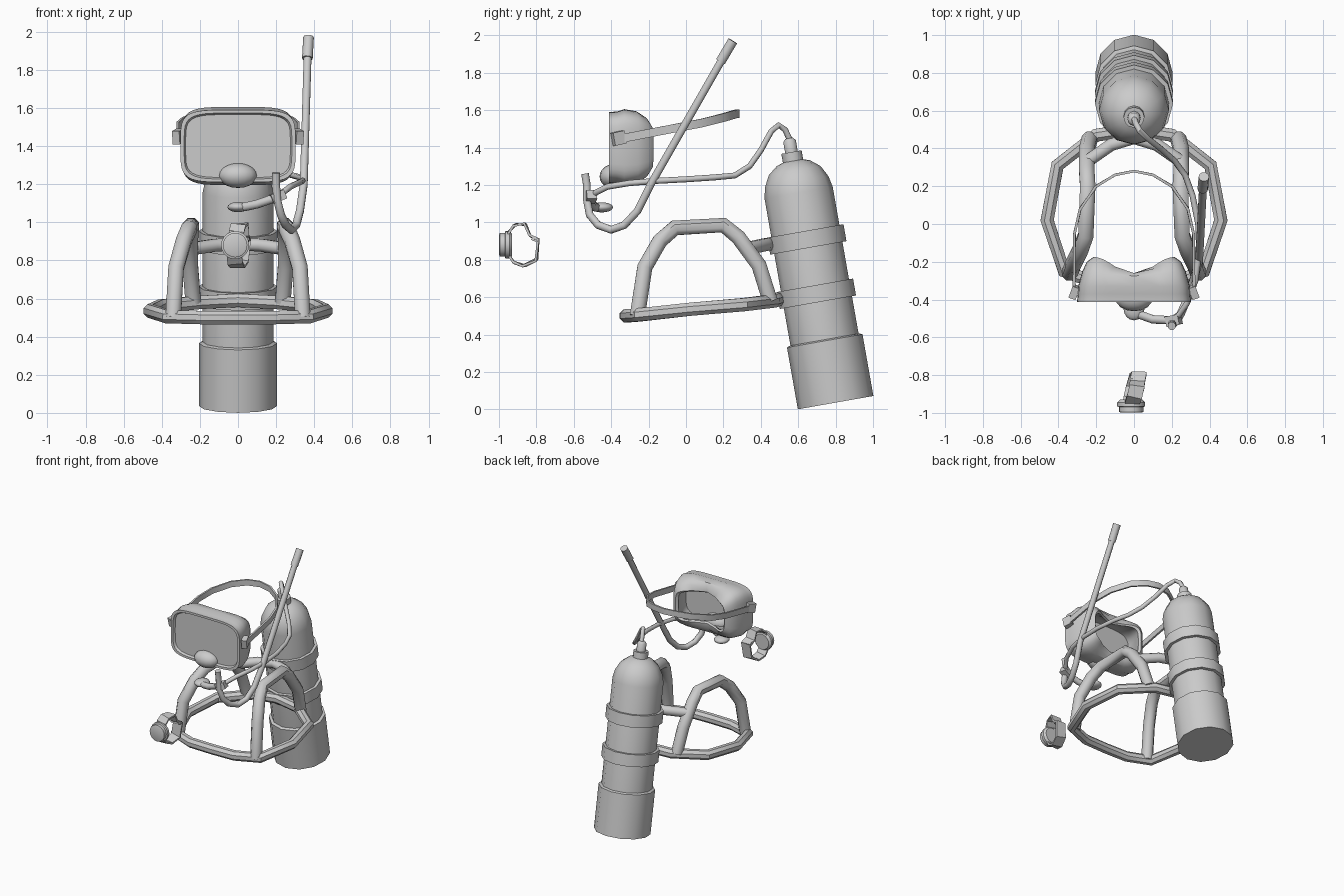
import bpy, bmesh
from math import sin, cos, pi, radians, copysign
from mathutils import Vector, Matrix

cube = bpy.data.objects.get("Cube")
if cube:
    bpy.data.objects.remove(cube)

GREY = (0.6, 0.6, 0.6, 1)
mat = bpy.data.materials.new("plain grey")
mat.use_nodes = True
mat.diffuse_color = GREY
mat.node_tree.nodes["Principled BSDF"].inputs["Base Color"].default_value = GREY


def finish(name, bm, angle=50):
    bmesh.ops.recalc_face_normals(bm, faces=bm.faces)
    me = bpy.data.meshes.new(name)
    bm.to_mesh(me)
    bm.free()
    me.materials.append(mat)
    ob = bpy.data.objects.new(name, me)
    bpy.context.collection.objects.link(ob)
    bpy.ops.object.select_all(action='DESELECT')
    ob.select_set(True)
    bpy.context.view_layer.objects.active = ob
    bpy.ops.object.shade_smooth_by_angle(angle=radians(angle))
    return ob


def loft(name, loops, closed=False, angle=50):
    """Skin a list of equal point loops, capping the ends when open."""
    bm = bmesh.new()
    rows = [[bm.verts.new(p) for p in loop] for loop in loops]
    n = len(rows[0])
    pairs = list(zip(rows, rows[1:])) + ([(rows[-1], rows[0])] if closed else [])
    for a, b in pairs:
        for i in range(n):
            j = (i + 1) % n
            bm.faces.new((a[i], a[j], b[j], b[i]))
    if not closed:
        bm.faces.new(rows[0])
        bm.faces.new(rows[-1])
    return finish(name, bm, angle)


def circle(r, n=8, squash=1.0):
    return [(r * cos(2 * pi * (i + .5) / n), r * squash * sin(2 * pi * (i + .5) / n))
            for i in range(n)]


def flat(w, h):
    return [(w / 2, h / 2), (-w / 2, h / 2), (-w / 2, -h / 2), (w / 2, -h / 2)]


def sweep(name, path, section, ref=(0, 0, 1), closed=False, angle=50):
    """Carry a section (side, up) along a path."""
    pts = [Vector(p) for p in path]
    n = len(pts)
    loops = []
    for i, p in enumerate(pts):
        a = pts[i - 1] if closed or i else p
        b = pts[(i + 1) % n] if closed or i < n - 1 else p
        t = ((b - p).normalized() + (p - a).normalized()).normalized()
        side = t.cross(Vector(ref)).normalized()
        up = side.cross(t)
        loops.append([p + side * u + up * v for u, v in section])
    return loft(name, loops, closed, angle)


def mirrored(half):
    """Complete a path whose last point lies on x = 0."""
    return half + [(-x, y, z) for x, y, z in reversed(half[:-1])]


def lathe(name, profile, matrix, n=12, angle=50):
    loops = [[matrix @ Vector((r * cos(2 * pi * i / n), r * sin(2 * pi * i / n), t))
              for i in range(n)] for r, t in profile]
    return loft(name, loops, angle=angle)


def box(name, center, size, rot=(0, 0, 0)):
    bm = bmesh.new()
    bmesh.ops.create_cube(bm, size=1)
    bmesh.ops.scale(bm, vec=size, verts=bm.verts)
    ob = finish(name, bm)
    ob.location, ob.rotation_euler = center, rot
    return ob


def ball(name, center, radii):
    bm = bmesh.new()
    bmesh.ops.create_uvsphere(bm, u_segments=16, v_segments=10, radius=1)
    bmesh.ops.scale(bm, vec=radii, verts=bm.verts)
    bmesh.ops.translate(bm, vec=center, verts=bm.verts)
    return finish(name, bm)


# Leaning air tank with boot, bands and valve
lean = Matrix.Translation((0, .8, .036)) @ Matrix.Rotation(radians(10), 4, 'X')
lathe("tank", [(.185, .3), (.185, 1.14), (.172, 1.2), (.14, 1.26),
               (.09, 1.3), (.03, 1.32)], lean)
lathe("tank_boot", [(.205, 0), (.205, .335), (.19, .342)], lean)
for name, t in (("lower_band", .545), ("upper_band", .84)):
    lathe(name, [(.18, t), (.207, t), (.207, t + .092), (.18, t + .092)], lean)
lathe("valve_collar", [(.055, 1.29), (.055, 1.36)], lean)
lathe("valve_neck", [(.034, 1.35), (.034, 1.42), (.02, 1.435)], lean)

# Harness: waist ring, two shoulder arches, cross strap
sweep("waist_ring", mirrored([(0, -.32, .5), (.19, -.315, .5), (.37, -.25, .505),
                              (.46, .02, .535), (.405, .31, .56), (.2, .47, .58),
                              (0, .5, .59)])[:-1], circle(.038, 8), closed=True, angle=40)
arch = [(.34, -.26, .5), (.325, -.22, .76), (.285, -.14, .9), (.255, -.06, .97),
        (.245, .2, .985), (.25, .28, .92), (.25, .39, .77), (.235, .45, .58)]
for name, s in (("left_shoulder_arch", 1), ("right_shoulder_arch", -1)):
    sweep(name, [(s * x, y, z) for x, y, z in arch], circle(.044, 8), ref=(1, 0, 0), angle=46)
sweep("cross_strap", mirrored([(.25, .33, .86), (.12, .42, .88), (0, .455, .885)]),
      circle(.036, 8))

# Mask: skirt lofted from rounded rectangles, curved to fit the face
N = 40


def mask_loop(hx, hz, y, bend, power=.42):
    out = []
    for i in range(N):
        c, s = cos(2 * pi * i / N), sin(2 * pi * i / N)
        u = copysign(abs(c) ** power, c)
        v = copysign(abs(s) ** power, s)
        out.append((hx * u, y - bend * cos(u * pi / 2) ** 2, 1.4 + hz * v))
    return out


loft("mask", [mask_loop(*k) for k in (
    (.275, .165, -.395, 0), (.283, .173, -.412, 0), (.302, .19, -.412, 0),
    (.297, .192, -.37, 0), (.296, .205, -.33, 0), (.275, .195, -.255, .02),
    (.25, .165, -.2, .06), (.215, .125, -.175, .09), (.2, .115, -.19, .09),
    (.23, .145, -.26, .03), (.265, .16, -.34, 0), (.27, .162, -.385, 0))], angle=40)
ball("mask_nose", (0, -.39, 1.245), (.1, .072, .065))
sweep("mask_strap", mirrored([(.318, -.36, 1.445), (.315, -.05, 1.505), (.285, .08, 1.53),
                              (.2, .2, 1.56), (.1, .26, 1.578), (0, .28, 1.582)]),
      flat(.014, .045), angle=30)
for name, s in (("left_buckle", 1), ("right_buckle", -1)):
    box(name, (s * .315, -.36, 1.45), (.04, .065, .07), (.2, 0, s * .35))

# Snorkel with a thicker tip
sweep("snorkel_tube", [(.365, .19, 1.865), (.345, -.19, 1.2), (.325, -.26, 1.06),
                       (.305, -.33, .985), (.28, -.4, .96), (.25, -.47, .985),
                       (.225, -.515, 1.04), (.205, -.53, 1.12), (.2, -.53, 1.2),
                       (.2, -.54, 1.26)], circle(.022, 8), ref=(1, 0, 0))
sweep("snorkel_tip", [(.364, .185, 1.86), (.37, .25, 1.97)], circle(.028, 10), ref=(1, 0, 0))

# Breathing hose and mouthpiece
sweep("air_hose", [(0, .56, 1.43), (.01, .53, 1.495), (.03, .495, 1.52), (.07, .455, 1.485),
                   (.14, .4, 1.385), (.21, .34, 1.3), (.27, .26, 1.25), (.31, .15, 1.24),
                   (.34, 0, 1.23), (.345, -.15, 1.222), (.325, -.3, 1.21),
                   (.28, -.42, 1.19), (.24, -.48, 1.16), (.19, -.51, 1.13)],
      circle(.016, 8), ref=(1, 0, .3))
box("regulator", (.21, -.51, 1.135), (.075, .055, .05), (0, -.4, .2))
sweep("mouthpiece_arm", [(.2, -.51, 1.13), (.1, -.505, 1.095), (.03, -.48, 1.08)],
      circle(.024, 8))
ball("mouthpiece", (0, -.45, 1.08), (.055, .06, .027))

# Wrist watch
turn = Matrix.Translation((-.015, -.935, .88)) @ Matrix.Rotation(radians(90), 4, 'X')
lathe("watch_case", [(.06, -.005), (.074, .01), (.074, .03), (.064, .034), (.064, .06),
                     (.054, .064)], turn, n=20, angle=30)
loop = [(-.945, .82), (-.945, .95), (-.915, .985), (-.86, .99), (-.835, .93),
        (-.79, .905), (-.8, .8), (-.865, .767), (-.92, .785)]
sweep("watch_strap", [((y + .93) * .25 - .01 + (z - .88) * .08, y, z) for y, z in loop],
      flat(.014, .08), ref=(1, 0, 0), closed=True, angle=20)
box("watch_buckle", (.022, -.805, .91), (.07, .04, .025), (-.4, 0, 0))
